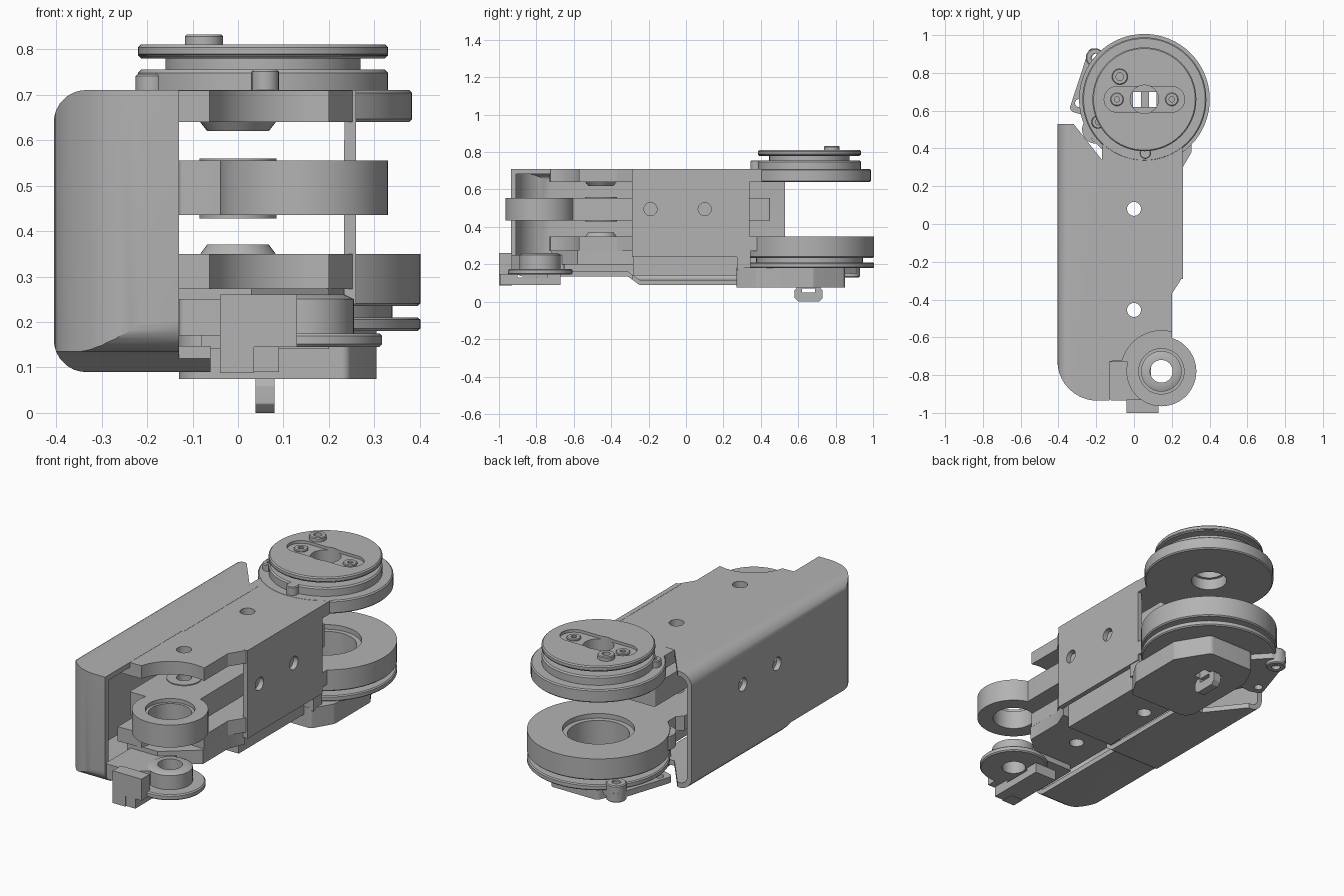
import bpy, bmesh, math
from mathutils import Vector

old = bpy.data.objects.get("Cube")
if old:
    bpy.data.objects.remove(old)

grey = bpy.data.materials.new("plain grey")
grey.use_nodes = True
grey.diffuse_color = (0.45, 0.45, 0.45, 1)
grey.node_tree.nodes["Principled BSDF"].inputs["Base Color"].default_value = (0.45, 0.45, 0.45, 1)


def finish(name, bm):
    bmesh.ops.recalc_face_normals(bm, faces=bm.faces)
    mesh = bpy.data.meshes.new(name)
    bm.to_mesh(mesh)
    bm.free()
    mesh.materials.append(grey)
    ob = bpy.data.objects.new(name, mesh)
    bpy.context.collection.objects.link(ob)
    return ob


def fillet(pts, radii, steps=7):
    """Round polygon corners; radii is one number or one per corner."""
    out = []
    n = len(pts)
    for i in range(n):
        r = radii if isinstance(radii, (int, float)) else radii[i]
        p = Vector(pts[i])
        if r <= 0:
            out.append(tuple(p))
            continue
        a = (Vector(pts[i - 1]) - p).normalized()
        b = (Vector(pts[(i + 1) % n]) - p).normalized()
        half = a.angle(b) / 2
        centre = p + (a + b).normalized() * r / math.sin(half)
        start = p + a * r / math.tan(half) - centre
        end = p + b * r / math.tan(half) - centre
        for k in range(steps + 1):
            v = start.lerp(end, k / steps).normalized() * r
            out.append(tuple(centre + v))
    return out


def arc(cx, cy, r, a0, a1, n=16):
    angles = [math.radians(a0 + (a1 - a0) * k / n) for k in range(n + 1)]
    return [(cx + r * math.cos(a), cy + r * math.sin(a)) for a in angles]


def prism(name, pts, lo, hi, axis="z"):
    place = {"z": lambda a, b, h: (a, b, h),
             "y": lambda a, b, h: (a, h, b),
             "x": lambda a, b, h: (h, a, b)}[axis]
    bm = bmesh.new()
    rings = [[bm.verts.new(place(a, b, h)) for a, b in pts] for h in (lo, hi)]
    for ring in rings:
        bm.faces.new(ring)
    for i in range(len(pts)):
        j = (i + 1) % len(pts)
        bm.faces.new((rings[0][i], rings[0][j], rings[1][j], rings[1][i]))
    return finish(name, bm)


def box(name, x0, x1, y0, y1, z0, z1):
    return prism(name, [(x0, y0), (x1, y0), (x1, y1), (x0, y1)], z0, z1)


def lathe(name, centre, profile, n=64):
    """Closed radius/height profile turned around a vertical axis."""
    bm = bmesh.new()
    rings = []
    for r, z in profile:
        if r == 0:
            rings.append([bm.verts.new((*centre, z))] * n)
        else:
            rings.append([bm.verts.new((x, y, z)) for x, y in arc(*centre, r, 0, 360, n)[:n]])
    for a, b in zip(rings, rings[1:] + rings[:1]):
        for i in range(n):
            j = (i + 1) % n
            quad = list(dict.fromkeys((a[i], a[j], b[j], b[i])))
            if len(quad) > 2:
                bm.faces.new(quad)
    return finish(name, bm)


def disc(name, c, r, z0, z1, hole=0, ch=0.006, n=64):
    return lathe(name, c, [(hole, z0), (r - ch, z0), (r, z0 + ch), (r, z1 - ch), (r - ch, z1), (hole, z1)], n)


def boolean(ob, tool, op="DIFFERENCE"):
    mod = ob.modifiers.new("cut", "BOOLEAN")
    mod.operation, mod.object, mod.solver = op, tool, "EXACT"
    bpy.context.view_layer.objects.active = ob
    bpy.ops.object.modifier_apply(modifier=mod.name)
    bpy.data.objects.remove(tool)
    return ob


def cut(ob, *tools):
    for t in tools:
        boolean(ob, t)
    return ob


def drill(x, y, r, z0=-0.1, z1=1):
    return prism("drill", arc(x, y, r, 0, 360, 28)[:28], z0, z1)


HUB, BOSS = (0.055, 0.66), (0.145, -0.78)
PINS = [(0, 0.08), (0, -0.455)]


# Folded outer shell, hollow and open at the back
def shell_solid(name, d, back):
    left, right, top, low, front = -0.405 + d, 0.26 - d, 0.71 - d, 0.09 + d, -0.935 + d
    body = prism(name, fillet([(left, low), (right, low), (right, top), (left, top)],
                              [0.07 - d, 0, 0, 0.07 - d]), -1.1, back, "y")
    plan = prism("plan", fillet([(left, front), (right, front), (right, 2), (left, 2)],
                                [0.21 - d, 0, 0, 0], 12), -1, 2)
    side = prism("side", fillet([(front, low + 0.045), (-0.31, low + 0.045), (-0.25, low),
                                 (2, low), (2, 2), (front, 2)], [0.07 - d, 0.02, 0.02, 0, 0, 0]), -2, 2, "x")
    boolean(body, plan, "INTERSECT")
    return boolean(body, side, "INTERSECT")


shell = shell_solid("outer_shell", 0, 0.53)
cut(shell, shell_solid("hollow", 0.027, 0.8),
    box("front_opening", -0.13, 1, -1.2, -0.29, -1, 1),
    box("floor_opening", -0.06, 1, -1.3, 1, -1, 0.24),
    box("roof_opening", -0.12, 0.234, -1.3, 1, 0.6, 1),
    prism("back_notch", [(-0.32, 0.7), (-0.32, 0.53), (-0.17, 0.34), (0.5, 0.34), (0.5, 0.7)], -1, 1))
for y in (-0.19, 0.1):
    cut(shell, prism("side_hole", arc(y, 0.495, 0.035, 0, 360, 24)[:24], -1, 1, "x"))

# Upper and lower frame plates, hollowed around the front boss
plate = arc(*BOSS, 0.215, 165, 75) + [(0.2, -0.37), (0.258, -0.28), (0.258, 0.42),
                                      (-0.17, 0.45), (-0.17, 0.33), (-0.2, 0.3), (-0.2, -0.73)]
for name, z0, z1 in (("upper_frame_plate", 0.64, 0.709), ("lower_frame_plate", 0.272, 0.349)):
    ob = prism(name, plate, z0, z1)
    cut(ob, *[drill(x, y, 0.037) for x, y in PINS])

# Middle link with its front bearing boss
link = prism("middle_link", fillet([(-0.13, -0.73), (0.0, -0.73), (0.06, -0.64), (0.2, -0.61),
                                    (0.2, 0.45), (-0.13, 0.45)], 0.01), 0.435, 0.555)
cut(link, drill(*BOSS, 0.15), *[drill(x, y, 0.037) for x, y in PINS])
lathe("bearing_boss", BOSS, [(0.105, 0.435), (0.185, 0.435), (0.185, 0.555), (0.12, 0.555),
                             (0.12, 0.535), (0.105, 0.535)])

# Spacer washers on the pivot
for z0, z1, flip in ((0.62, 0.642, 1), (0.553, 0.56, 0), (0.428, 0.437, 0), (0.347, 0.37, -1)):
    low, high = (0.068 if flip == 1 else 0.085), (0.068 if flip == -1 else 0.085)
    lathe("spacer_washer", PINS[1], [(0.037, z0), (low, z0), (high, z1), (0.037, z1)], 40)

# Upper hub with grooved pulley
disc("upper_hub_disc", HUB, 0.328, 0.64, 0.71, 0.09)
lathe("upper_pulley", HUB, [(0.075, 0.7), (0.275, 0.7), (0.275, 0.748), (0.268, 0.755), (0.215, 0.755),
                            (0.215, 0.78), (0.268, 0.78), (0.275, 0.787), (0.275, 0.785), (0.075, 0.785)])
face = disc("pulley_face", HUB, 0.275, 0.783, 0.81, 0.075)
slot = arc(0.2, 0.66, 0.068, -90, 90) + arc(-0.09, 0.66, 0.068, 90, 270)
cut(face, prism("slot", slot, 0.795, 1))
for x in (-0.09, 0.2):
    disc("slot_screw", (x, 0.66), 0.035, 0.79, 0.804, 0.014, 0.004, 24)
disc("pulley_knob", (-0.075, 0.78), 0.042, 0.8, 0.832, 0.02, 0.004, 28)
disc("hub_lug", (0.06, 0.375), 0.03, 0.7, 0.755, 0, 0.004, 24)
disc("hub_side_lug", (-0.19, 0.54), 0.035, 0.66, 0.745, 0.015, 0.004, 24)

# Lower hub with grooved rim
lathe("lower_hub", HUB, [(0.15, 0.18), (0.34, 0.18), (0.346, 0.186), (0.346, 0.205), (0.34, 0.21),
                         (0.285, 0.21), (0.285, 0.235), (0.34, 0.235), (0.346, 0.241), (0.346, 0.35),
                         (0.175, 0.35), (0.175, 0.325), (0.15, 0.325)])
lug = prism("lower_hub_lug", arc(-0.2, 0.5, 0.075, 90, 270) + [(-0.05, 0.42), (-0.1, 0.58)], 0.272, 0.345)
cut(lug, drill(-0.2, 0.46, 0.025))

# Rear housing below the hub, with its slotted opening and key tab
pts = [(-0.13, 0.27), (0.24, 0.27), (0.305, 0.38), (0.305, 0.68), (0.2, 0.85), (-0.07, 0.85), (-0.13, 0.72)]
housing = prism("rear_housing", fillet(pts, [0.06, 0.02, 0.04, 0.03, 0.03, 0.03, 0.03]), 0.075, 0.182)
cut(housing, box("key_slot", -0.005, 0.12, 0.62, 0.7, 0, 0.5))
box("rear_housing_step", -0.1, 0.255, 0.272, 0.345, 0.17, 0.274)
tab = prism("key_tab", fillet([(0.58, 0.02), (0.6, 0.0), (0.71, 0.0), (0.73, 0.02), (0.73, 0.06),
                               (0.71, 0.085), (0.6, 0.085), (0.58, 0.06)], 0.006), 0.038, 0.08, "x")
cut(tab, prism("tab_window", [(0.62, 0.05), (0.69, 0.05), (0.69, 0.071), (0.62, 0.071)], -1, 1, "x"))
box("tab_bridge", 0.038, 0.08, 0.6, 0.71, 0.08, 0.17)

# Side bracket with its pin
pts = [(-0.345, 0.6), (-0.28, 0.58), (-0.08, 0.6), (-0.05, 0.8), (-0.15, 0.91), (-0.235, 0.935)]
bracket = prism("side_bracket", fillet(pts, 0.025), 0.15, 0.182)
cut(bracket, drill(-0.2, 0.88, 0.022), drill(-0.29, 0.64, 0.022))
disc("bracket_pin", (-0.205, 0.88), 0.05, 0.13, 0.22, 0.022, 0.005, 28)

# Floor below the lower plate
floor = box("mid_floor", -0.08, 0.2, -0.28, 0.28, 0.14, 0.273)
front_floor = prism("front_floor", [(-0.15, -0.72), (0.03, -0.72), (0.2, -0.58), (0.2, -0.37),
                                    (0.235, -0.28), (-0.15, -0.28)], 0.2, 0.274)
cut(floor, drill(*PINS[0], 0.037))
cut(front_floor, drill(*PINS[1], 0.037))
platform = prism("front_platform", fillet([(-0.13, -0.935), (0.02, -0.935), (0.1, -0.88), (0.1, -0.65),
                                           (-0.13, -0.65)], 0.015), 0.17, 0.25)
cut(platform, drill(*BOSS, 0.1))

# Front lever, collar and hook
disc("lever_disc", BOSS, 0.172, 0.145, 0.175, 0.06)
lathe("lever_collar", BOSS, [(0.06, 0.17), (0.11, 0.17), (0.11, 0.25), (0.09, 0.26), (0.06, 0.26)], 40)
box("lever_neck", -0.04, 0.12, -0.96, -0.86, 0.146, 0.174)
box("hook_block", -0.04, 0.13, -1.0, -0.93, 0.145, 0.26)
box("hook_drop", -0.04, 0.035, -1.0, -0.93, 0.088, 0.16)
tail = box("hook_tail", -0.04, 0.09, -0.995, -0.67, 0.09, 0.146)
cut(tail, box("tail_gap", -0.2, 0.3, -0.9, -0.74, 0.13, 0.2))

# Smooth the round surfaces, keep the edges crisp
bpy.ops.object.select_all(action="DESELECT")
for ob in bpy.context.scene.objects:
    if ob.type == "MESH":
        ob.select_set(True)
        bpy.context.view_layer.objects.active = ob
bpy.ops.object.shade_smooth_by_angle(angle=math.radians(32))
